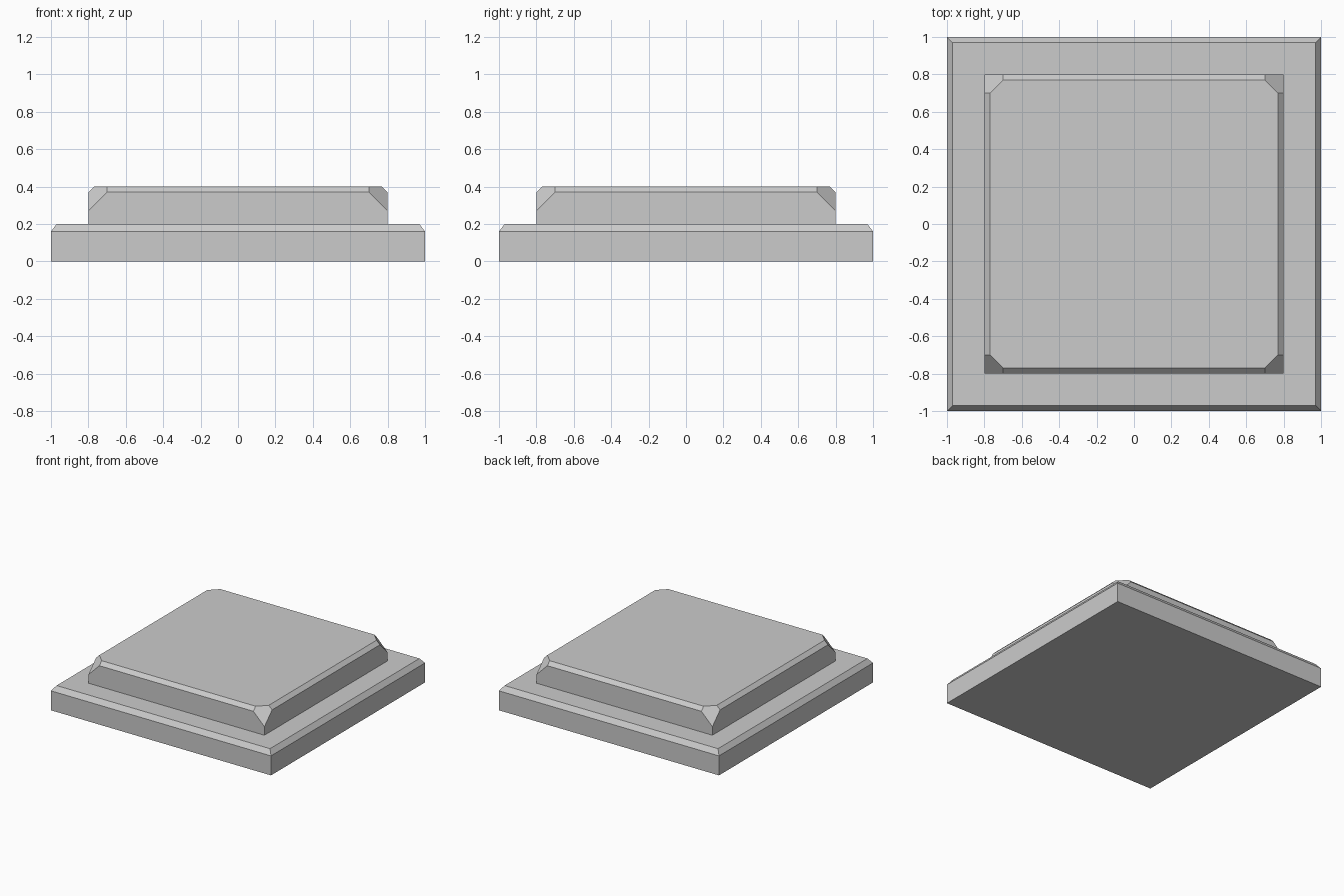
import bpy
import bmesh
from mathutils import Vector

if "Cube" in bpy.data.objects:
    bpy.data.objects.remove(bpy.data.objects["Cube"])


def square_tier(name, profile, corner_cut=None):
    """Closed square block from (half width, height) steps, with optional sliced top corners."""
    bm = bmesh.new()
    rings = [[bm.verts.new((sx * w, sy * w, z))
              for sx, sy in ((-1, -1), (1, -1), (1, 1), (-1, 1))]
             for w, z in profile]
    bm.faces.new(rings[0][::-1])
    bm.faces.new(rings[-1])
    for low, high in zip(rings, rings[1:]):
        for i in range(4):
            j = (i + 1) % 4
            bm.faces.new((low[i], low[j], high[j], high[i]))

    # Slice each top corner with a plane equally tilted to all three axes
    if corner_cut is not None:
        for sx in (-1, 1):
            for sy in (-1, 1):
                geom = bm.verts[:] + bm.edges[:] + bm.faces[:]
                bmesh.ops.bisect_plane(bm, geom=geom, dist=1e-5,
                                       plane_co=(0, 0, corner_cut),
                                       plane_no=Vector((sx, sy, 1)).normalized(),
                                       clear_outer=True)
                rim = [e for e in bm.edges if e.is_boundary]
                bmesh.ops.holes_fill(bm, edges=rim, sides=0)

    bmesh.ops.recalc_face_normals(bm, faces=bm.faces[:])
    mesh = bpy.data.meshes.new(name)
    bm.to_mesh(mesh)
    bm.free()
    obj = bpy.data.objects.new(name, mesh)
    bpy.context.collection.objects.link(obj)
    return obj


# Wide lower slab with a chamfered top edge
square_tier("base_slab", [(1.0, 0.0), (1.0, 0.16), (0.97, 0.2)])

# Smaller upper slab with chamfered top edge and cut corners
square_tier("upper_slab", [(0.8, 0.2), (0.8, 0.37), (0.77, 0.4)], corner_cut=1.87)
